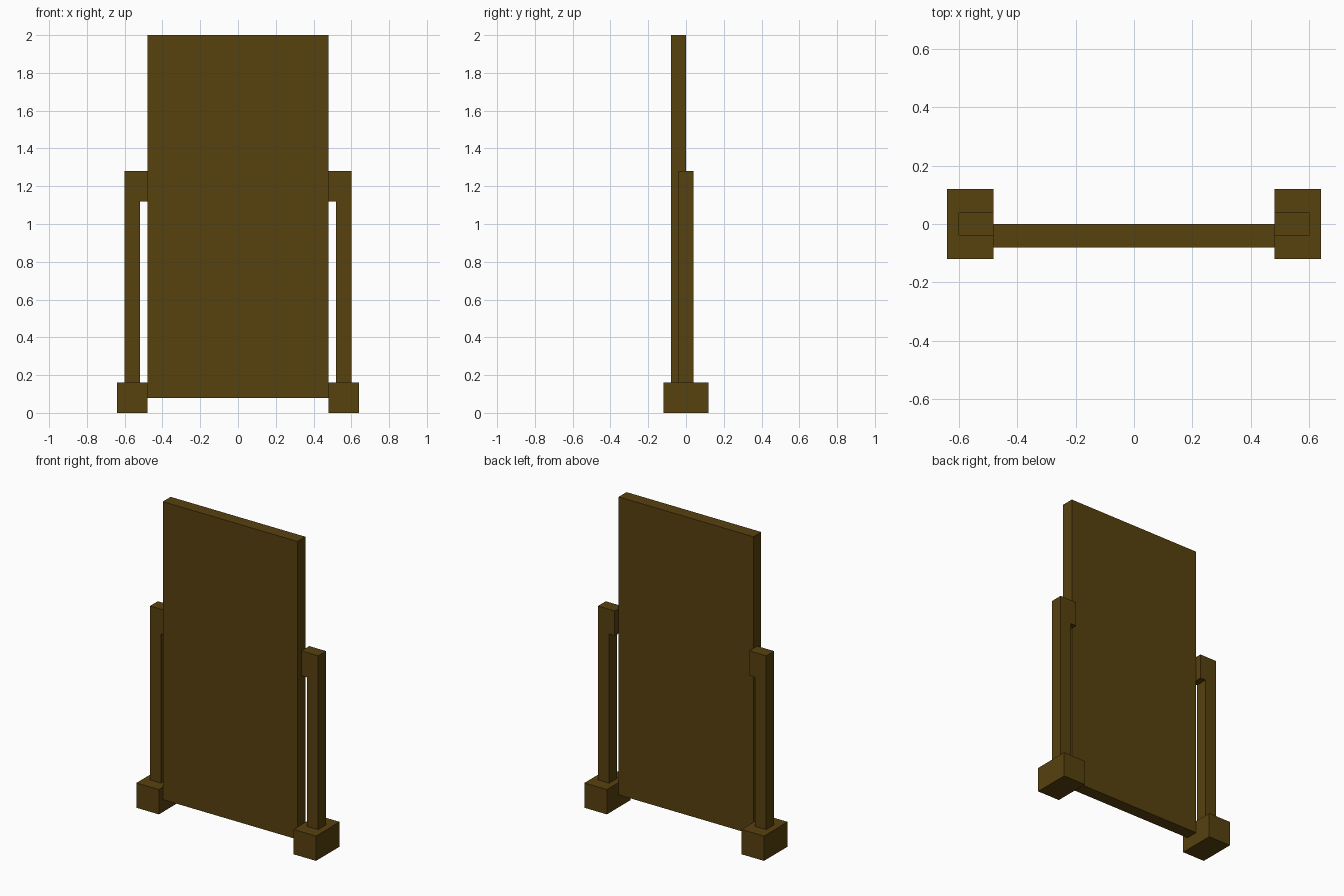
import bpy
import bmesh

if "Cube" in bpy.data.objects:
    bpy.data.objects.remove(bpy.data.objects["Cube"])

wood = bpy.data.materials.new("dark_brown_wood")
wood.diffuse_color = (0.095, 0.053, 0.0045, 1.0)
wood.use_nodes = True
wood.node_tree.nodes["Principled BSDF"].inputs["Base Color"].default_value = wood.diffuse_color


def extrude_profile(name, profile, y0, y1, mirrored=False):
    """Extrude an (x, z) outline from y0 to y1, optionally mirrored across x."""
    bm = bmesh.new()
    face = bm.faces.new([bm.verts.new((x, y0, z)) for x, z in profile])
    out = bmesh.ops.extrude_face_region(bm, geom=[face])
    verts = [v for v in out["geom"] if isinstance(v, bmesh.types.BMVert)]
    bmesh.ops.translate(bm, verts=verts, vec=(0, y1 - y0, 0))
    bmesh.ops.recalc_face_normals(bm, faces=bm.faces)
    mesh = bpy.data.meshes.new(name)
    bm.to_mesh(mesh)
    bm.free()
    mesh.materials.append(wood)
    obj = bpy.data.objects.new(name, mesh)
    bpy.context.collection.objects.link(obj)
    if mirrored:
        mod = obj.modifiers.new("mirror", 'MIRROR')
        mod.use_mirror_merge = False
    return obj


def rect(x0, x1, z0, z1):
    return [(x0, z0), (x1, z0), (x1, z1), (x0, z1)]


# Tall flat board, hung on the front half of the posts
extrude_profile("board", rect(-0.48, 0.48, 0.08, 2.0), -0.08, 0.0)

# Side posts with a short arm reaching in to the board
post = [(0.52, 0.16), (0.60, 0.16), (0.60, 1.28),
        (0.48, 1.28), (0.48, 1.12), (0.52, 1.12)]
extrude_profile("side_posts", post, -0.04, 0.04, mirrored=True)

# Block feet
extrude_profile("feet", rect(0.48, 0.64, 0.0, 0.16), -0.12, 0.12, mirrored=True)
